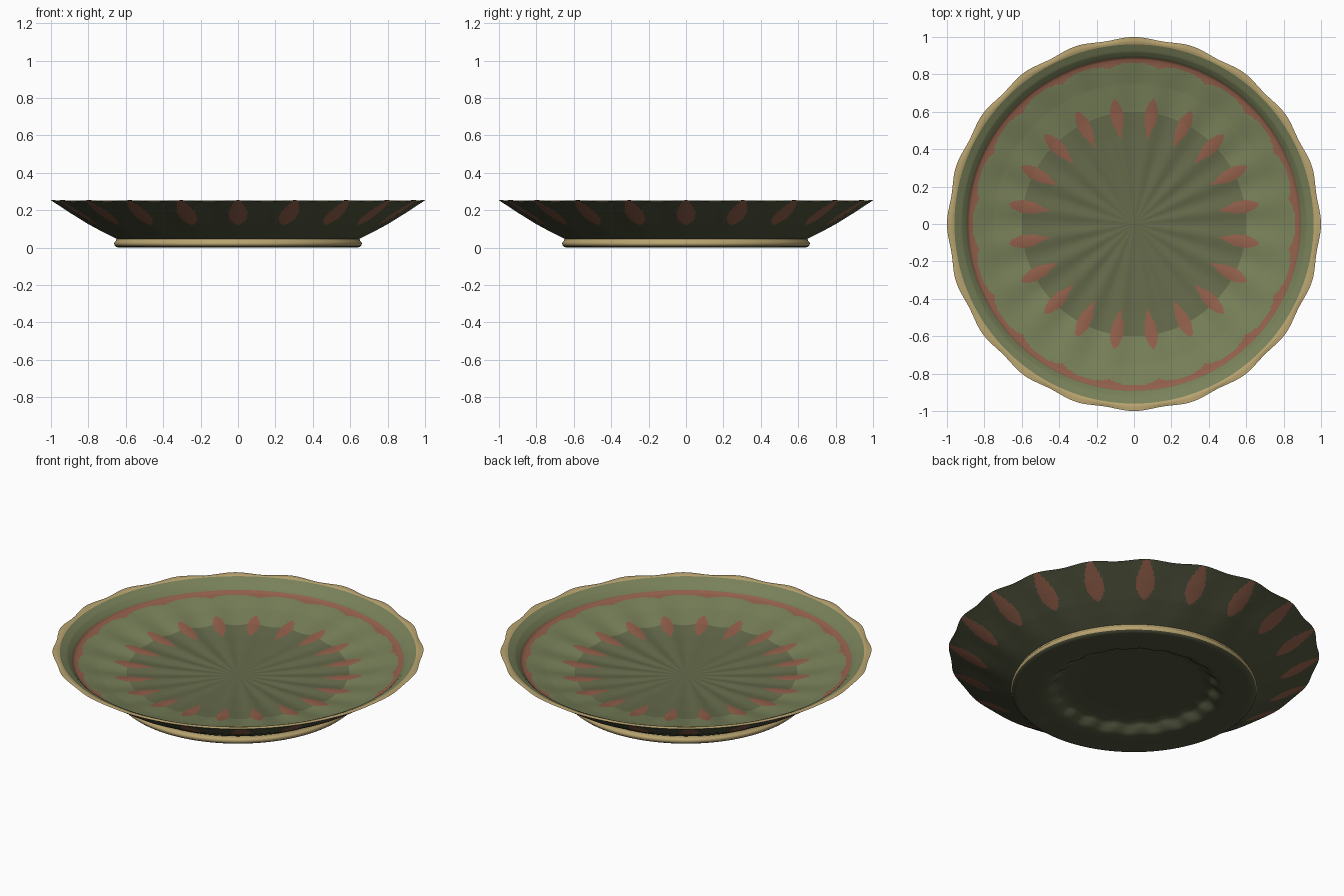
import bpy, bmesh
from math import sin, cos, pi, radians, ceil

if "Cube" in bpy.data.objects:
    bpy.data.objects.remove(bpy.data.objects["Cube"])

FLUTES = 20
SEG = FLUTES * 28
PITCH = 2 * pi / FLUTES


def material(name, rgb):
    m = bpy.data.materials.new(name)
    m.diffuse_color = (*[(c / 255) ** 2.2 for c in rgb], 1)
    m.use_nodes = True
    m.node_tree.nodes["Principled BSDF"].inputs["Base Color"].default_value = m.diffuse_color
    return m


GREEN = material("glaze_green", (120, 128, 90))
CENTRE = material("glaze_centre", (102, 107, 77))
DARK = material("glaze_dark", (82, 86, 64))
RED = material("painted_red", (145, 96, 76))
GOLD = material("gilt", (184, 163, 112))


def strip(name, profile, paint, step=0.01):
    """Revolve (r, z, radial flute, vertical flute) points; paint(r, phase) picks a material."""
    rings = [profile[0]]
    for a, b in zip(profile, profile[1:]):
        n = max(1, ceil(((a[0] - b[0]) ** 2 + (a[1] - b[1]) ** 2) ** 0.5 / step))
        rings += [tuple(p + (q - p) * k / n for p, q in zip(a, b)) for k in range(1, n + 1)]
    mats = [GREEN, CENTRE, DARK, RED, GOLD]
    bm = bmesh.new()
    rows = []
    for r, z, ar, az in rings:
        if r < 1e-6:
            rows.append([bm.verts.new((0, 0, z))] * SEG)
            continue
        row = []
        for j in range(SEG):
            t = 2 * pi * j / SEG
            wave = cos(FLUTES * t)
            rr = r + ar * (wave - 1)
            row.append(bm.verts.new((rr * cos(t), rr * sin(t), z + az * wave)))
        rows.append(row)
    for i in range(len(rows) - 1):
        r = (rings[i][0] + rings[i + 1][0]) / 2
        for j in range(SEG):
            k = (j + 1) % SEG
            quad = [rows[i][j], rows[i + 1][j], rows[i + 1][k], rows[i][k]]
            f = bm.faces.new(list(dict.fromkeys(quad)))
            phase = ((j + 0.5) * FLUTES / SEG + 0.5) % 1 - 0.5
            f.material_index = mats.index(paint(r, phase))
    me = bpy.data.meshes.new(name)
    bm.to_mesh(me)
    bm.free()
    for m in mats:
        me.materials.append(m)
    ob = bpy.data.objects.new(name, me)
    bpy.context.collection.objects.link(ob)
    bpy.ops.object.select_all(action='DESELECT')
    ob.select_set(True)
    bpy.context.view_layer.objects.active = ob
    bpy.ops.object.shade_smooth_by_angle(angle=radians(55))


def leaf(r, offset, r0, r1, half, power):
    u = (r - r0) / (r1 - r0)
    return 0 < u < 1 and abs(offset) * PITCH * r < half * sin(pi * u ** power)


# Painted decoration inside the bowl and on the outer wall
def paint_inside(r, p):
    if leaf(r, 0.5 - abs(p), 0.45, 0.685, 0.035, 1.3):
        return RED
    if r < 0.6:
        return CENTRE
    if 0.862 - 0.028 * (2 * abs(p)) ** 3 < r < 0.89:
        return RED
    return GREEN


def paint_outside(r, p):
    return RED if leaf(r, p, 0.79, 1.03, 0.05, 0.75) else DARK


# Fluted bowl with a stepped lip
strip("bowl_inside", [
    (0, .108, 0, 0), (.15, .109, 0, -.001), (.3, .112, 0, -.003), (.48, .12, 0, -.004),
    (.6, .13, 0, -.005), (.75, .156, 0, -.004), (.83, .176, 0, -.002), (.87, .185, 0, 0),
    (.885, .190, 0, 0), (.897, .206, 0, 0), (.92, .228, 0, 0), (.96, .248, 0, 0)],
    paint_inside)

# Gilt rim
strip("rim", [(.96, .248, 0, 0), (.975, .252, .002, .001), (1, .25, .006, .003)],
      lambda r, p: GOLD)

# Outer wall
strip("outer_wall", [
    (1, .25, .006, .003), (.985, .241, .006, .002), (.9, .187, .006, 0),
    (.8, .125, .005, 0), (.72, .082, .003, 0), (.65, .047, 0, 0)],
    paint_outside)

# Gilt foot ring
strip("foot_ring", [
    (.65, .047, 0, 0), (.652, .038, 0, 0), (.66, .03, 0, 0), (.663, .021, 0, 0),
    (.658, .01, 0, 0)], lambda r, p: GOLD)

# Underside with a scalloped recess
strip("underside", [
    (.658, .01, 0, 0), (.65, .003, 0, 0), (.635, 0, 0, 0), (.5, .001, .002, 0),
    (.465, .006, .006, 0), (.445, .025, .01, 0), (.425, .045, .008, 0),
    (.38, .054, .003, 0), (.3, .056, 0, 0), (0, .056, 0, 0)],
    lambda r, p: DARK, 0.02)
